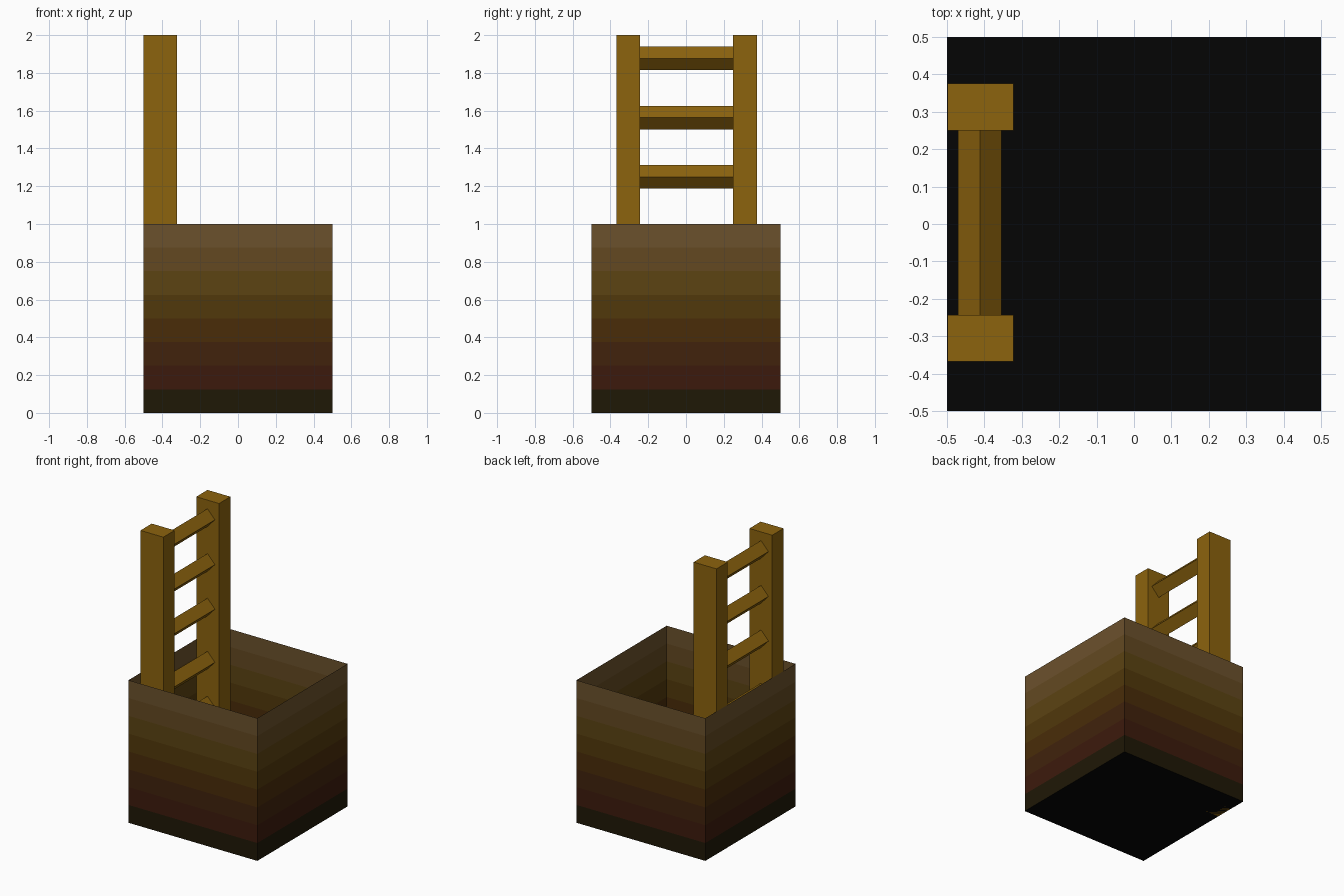
import bpy, bmesh

if "Cube" in bpy.data.objects:
    bpy.data.objects.remove(bpy.data.objects["Cube"])


def material(name, r, g, b):
    m = bpy.data.materials.new(name)
    m.diffuse_color = [(c / 255) ** 2.2 for c in (r, g, b)] + [1]
    m.use_nodes = True
    m.node_tree.nodes["Principled BSDF"].inputs["Base Color"].default_value = m.diffuse_color
    return m


def finish(name, bm, mats):
    mesh = bpy.data.meshes.new(name)
    bm.to_mesh(mesh)
    bm.free()
    for m in mats:
        mesh.materials.append(m)
    obj = bpy.data.objects.new(name, mesh)
    bpy.context.collection.objects.link(obj)
    return obj


def prism(name, profile, y0, y1, mat):
    """Extrude an x-z profile along y."""
    bm = bmesh.new()
    face = bm.faces.new([bm.verts.new((x, y0, z)) for x, z in profile])
    ext = bmesh.ops.extrude_face_region(bm, geom=[face], use_keep_orig=True)
    bmesh.ops.translate(bm, vec=(0, y1 - y0, 0),
                        verts=[v for v in ext["geom"] if isinstance(v, bmesh.types.BMVert)])
    bmesh.ops.recalc_face_normals(bm, faces=bm.faces)
    return finish(name, bm, [mat])


# Pit walls: eight earth bands, thin and open at the top
bands = [(36, 30, 15), (63, 32, 20), (67, 39, 20), (75, 48, 17),
         (82, 59, 19), (92, 69, 25), (99, 74, 38), (107, 82, 48)]
band_mats = [material(f"earth_{i}", *c) for i, c in enumerate(bands)]
corners = [(-0.5, -0.5), (0.5, -0.5), (0.5, 0.5), (-0.5, 0.5)]
bm = bmesh.new()
rings = [[bm.verts.new((x, y, i / 8)) for x, y in corners] for i in range(9)]
for i in range(8):
    for j in range(4):
        k = (j + 1) % 4
        f = bm.faces.new((rings[i][j], rings[i][k], rings[i + 1][k], rings[i + 1][j]))
        f.material_index = i
finish("pit_walls", bm, band_mats)

# Black pit floor
bm = bmesh.new()
bm.faces.new([bm.verts.new((x, y, 0)) for x, y in corners])
finish("pit_floor", bm, [material("black", 13, 13, 13)])

# Ladder rails, from the floor to well above the rim
wood = material("wood", 139, 99, 21)
rail = [(-0.499, 0), (-0.322, 0), (-0.322, 2), (-0.499, 2)]
prism("front_rail", rail, -0.368, -0.243, wood)
prism("back_rail", rail, 0.25, 0.375, wood)

# Diamond-section rungs, three per unit of height
cx, rx, rz = -0.412, 0.058, 0.0625
for base in (0, 1):
    for h in (0.25, 0.5625, 0.877):
        z = base + h
        prism("rung", [(cx, z + rz), (cx + rx, z), (cx, z - rz), (cx - rx, z)],
              -0.243, 0.25, wood)
